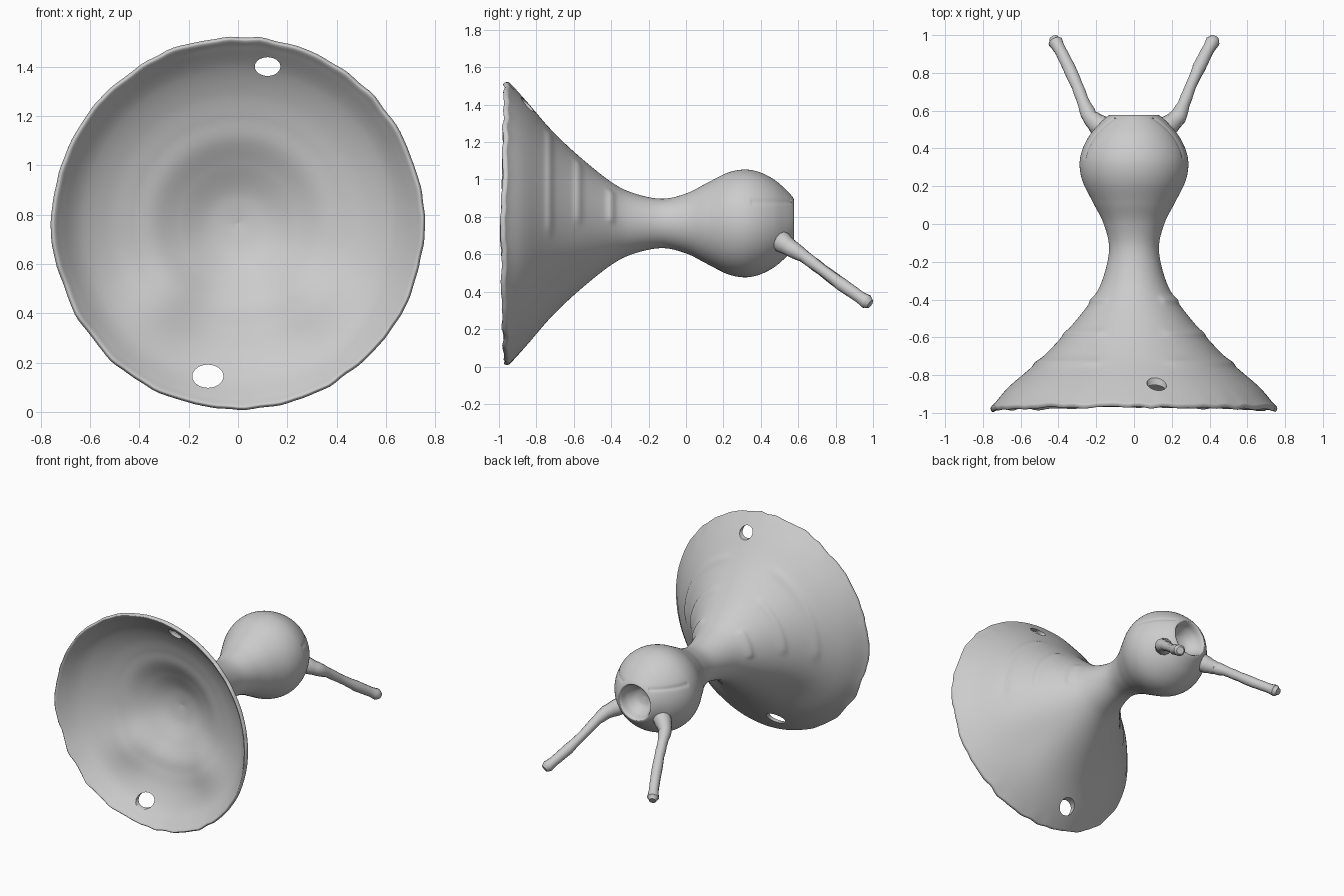
import bpy, bmesh, math, random
from mathutils import Vector, noise

random.seed(4)
cube = bpy.data.objects.get("Cube")
if cube:
    bpy.data.objects.remove(cube, do_unlink=True)

AXIS_Z = 0.765
SEGMENTS = 160
STEPS = 12

clay = bpy.data.materials.new("light_grey_clay")
clay.use_nodes = True
clay.diffuse_color = (0.6, 0.6, 0.6, 1)
clay.node_tree.nodes["Principled BSDF"].inputs["Base Color"].default_value = (0.6, 0.6, 0.6, 1)


def spline(points):
    """Catmull-Rom samples through 2D points."""
    pts = [Vector(p) for p in points]
    pts = [pts[0]] + pts + [pts[-1]]
    out = []
    for a, b, c, d in zip(pts, pts[1:], pts[2:], pts[3:]):
        for i in range(STEPS):
            t = i / STEPS
            out.append(0.5 * (2 * b + (c - a) * t + (2 * a - 5 * b + 4 * c - d) * t * t
                              + (3 * b - a - 3 * c + d) * t ** 3))
    return out + [pts[-1]]


def bell(v, centre, width):
    return math.exp(-((v - centre) / width) ** 2)


def activate(obj):
    bpy.ops.object.select_all(action='DESELECT')
    obj.select_set(True)
    bpy.context.view_layer.objects.active = obj


def finish(obj):
    activate(obj)
    obj.data.materials.clear()
    obj.data.materials.append(clay)
    bpy.ops.object.shade_smooth_by_angle(angle=math.radians(50))


# Profiles as (radius, y): ball with hollow back, neck and horn; then the shallow dish
outer = [(0, .46), (.06, .475), (.10, .52), (.118, .568), (.135, .574), (.18, .535),
         (.235, .47), (.275, .39), (.288, .31), (.27, .22), (.215, .11), (.16, 0),
         (.132, -.13), (.162, -.28), (.222, -.4), (.362, -.575), (.5, -.72), (.65, -.85),
         (.738, -.93), (.755, -.95)]
inner = [(.75, -.968), (.738, -.968), (.71, -.94), (.63, -.867), (.53, -.81),
         (.43, -.775), (.34, -.75), (.24, -.70), (.12, -.645), (0, -.625)]


def shape(r, y, ang, inside):
    """Sculpt details onto the turned surface."""
    up, side = math.sin(ang), abs(math.cos(ang))
    elevation = math.degrees(math.atan2(up, side))
    # Raised arcs on both flanks of the horn
    if not inside and y < -.3:
        for ring, low, high in ((-.73, -5, 70), (-.575, 2, 64), (-.4, 2, 50)):
            fade = 1 / (1 + math.exp((low - elevation) / 2)) / (1 + math.exp((elevation - high) / 2))
            r += .013 * bell(y, ring, .018) * fade
    # Seam along the sides of the ball
    if .35 < y < .56 and r > .15:
        r -= .006 * bell(r * up, .115, .01)
    # Lower lobes on the horn wall
    lobe = bell(elevation, -46, 20) * bell(r, .45, .15)
    y -= (.04 if inside else .02) * lobe
    # Ragged rim
    edge = bell(r, .745, .05) if y < -.85 else 0
    wave = noise.noise(Vector((math.cos(ang) * 9, math.sin(ang) * 9, 2.5)))
    r += .008 * edge * wave
    y -= edge * (.018 * side ** 2 + .012 * wave)
    return r, y


def turned_body():
    profile = spline(outer + inner)
    split = (len(outer) - 1) * STEPS
    bm = bmesh.new()
    rings = []
    for i, (r, y) in enumerate(profile):
        if i in (0, len(profile) - 1):
            rings.append([bm.verts.new((0, y, AXIS_Z))])
            continue
        ring = []
        for s in range(SEGMENTS):
            a = math.tau * s / SEGMENTS
            rr, yy = shape(r, y, a, i > split)
            ring.append(bm.verts.new((rr * math.cos(a), yy, AXIS_Z + rr * math.sin(a))))
        rings.append(ring)
    for a, b in zip(rings, rings[1:]):
        for s in range(SEGMENTS):
            t = (s + 1) % SEGMENTS
            quad = [a[s % len(a)], a[t % len(a)], b[t % len(b)], b[s % len(b)]]
            bm.faces.new(list(dict.fromkeys(quad)))
    bmesh.ops.recalc_face_normals(bm, faces=bm.faces)
    mesh = bpy.data.meshes.new("horn_body")
    bm.to_mesh(mesh)
    bm.free()
    obj = bpy.data.objects.new("horn_body", mesh)
    bpy.context.collection.objects.link(obj)
    return obj


body = turned_body()

# Two holes through the horn wall
for x, z, w, h in ((.12, 1.40, .052, .038), (-.122, .145, .063, .047)):
    bpy.ops.mesh.primitive_cylinder_add(vertices=28, radius=1, depth=1,
                                        location=(x, -.87, z), rotation=(math.pi / 2, 0, 0))
    cutter = bpy.context.object
    cutter.name = "hole_cutter"
    cutter.scale = (w, h, .4)
    cutter.hide_render = True
    activate(body)
    cut = body.modifiers.new("hole", 'BOOLEAN')
    cut.operation = 'DIFFERENCE'
    cut.solver = 'EXACT'
    cut.object = cutter
    bpy.ops.object.modifier_apply(modifier=cut.name)
    bpy.data.objects.remove(cutter, do_unlink=True)
finish(body)

# Knobbly stalks behind the ball, as (x, y, z, radius)
stalk_path = [(.14, .49, .685, .06), (.195, .53, .652, .056), (.235, .568, .628, .043),
              (.262, .63, .59, .034), (.3, .73, .515, .031), (.345, .83, .44, .034),
              (.385, .91, .385, .032), (.416, .965, .347, .038), (.425, .985, .334, .024)]


def stalk(name, sign):
    curve = bpy.data.curves.new(name, 'CURVE')
    curve.dimensions = '3D'
    curve.bevel_depth = 1
    curve.bevel_resolution = 4
    curve.use_fill_caps = True
    path = curve.splines.new('POLY')
    knots = []
    for a, b in zip(stalk_path, stalk_path[1:]):
        knots += [[p + (q - p) * k / 3 for p, q in zip(a, b)] for k in range(3)]
    knots.append(stalk_path[-1])
    path.points.add(len(knots) - 1)
    for point, (x, y, z, r) in zip(path.points, knots):
        point.co = (sign * x, y, z, 1)
        point.radius = r * random.uniform(.93, 1.07)
    obj = bpy.data.objects.new(name, curve)
    bpy.context.collection.objects.link(obj)
    activate(obj)
    bpy.ops.object.convert(target='MESH')
    finish(bpy.context.object)


stalk("left_stalk", 1)
stalk("right_stalk", -1)
